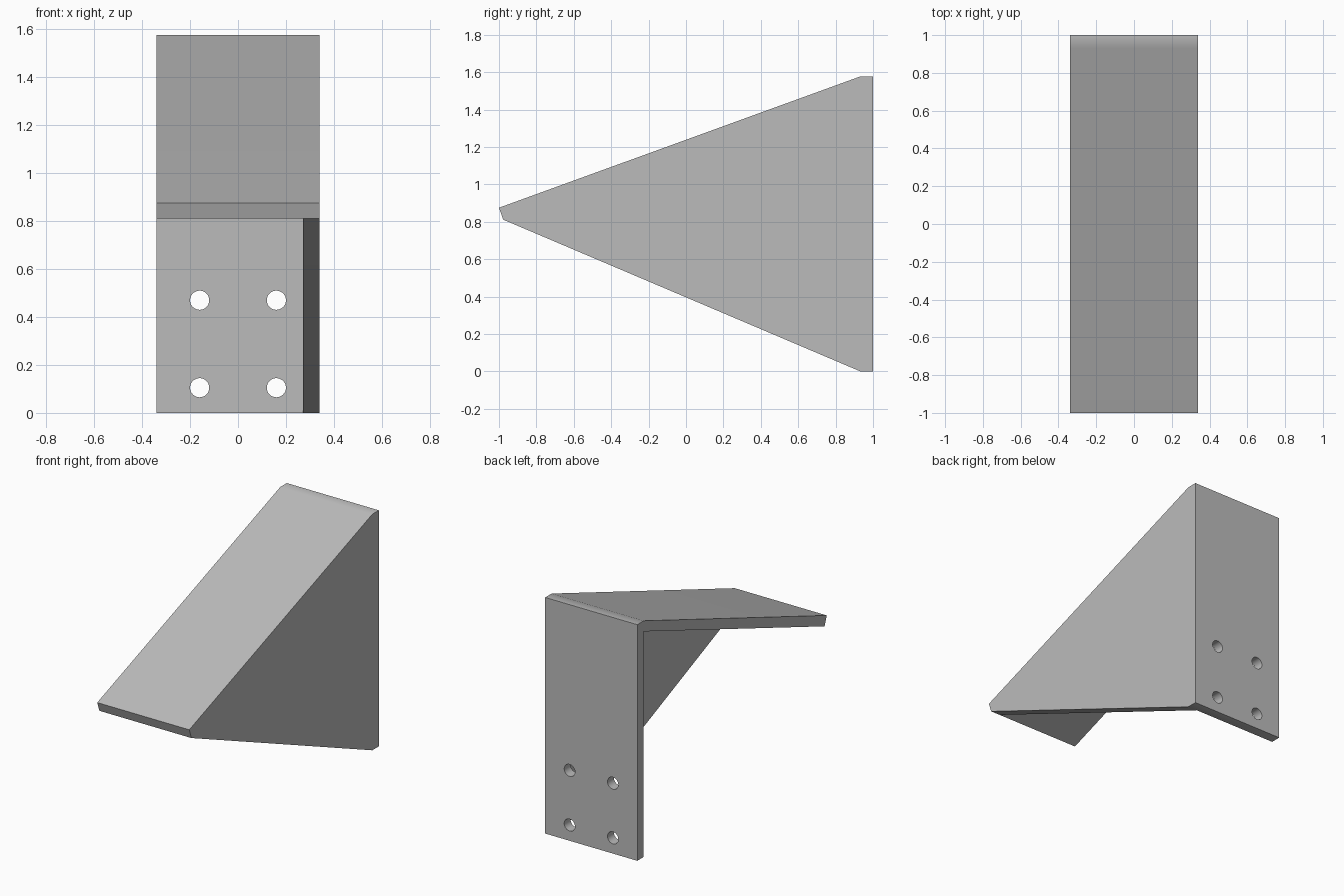
import bpy, bmesh, math
from mathutils import Matrix

old = bpy.data.objects.get("Cube")
if old:
    bpy.data.objects.remove(old, do_unlink=True)

HALF = 0.34            # half width of the bracket
THICK = 0.068          # sheet thickness
INNER = HALF - THICK   # inside face of the gusset
HOLE_R = 0.04

# Single grey metal
metal = bpy.data.materials.new("grey_metal")
metal.use_nodes = True
grey = (0.5, 0.5, 0.5, 1)
metal.diffuse_color = grey
metal.node_tree.nodes["Principled BSDF"].inputs["Base Color"].default_value = grey


def add_object(name, bm):
    bmesh.ops.recalc_face_normals(bm, faces=bm.faces)
    mesh = bpy.data.meshes.new(name)
    bm.to_mesh(mesh)
    bm.free()
    mesh.materials.append(metal)
    obj = bpy.data.objects.new(name, mesh)
    bpy.context.collection.objects.link(obj)
    return obj


# Side profile (y, z): back plate, bend, sloping plate and its tip
profile = {
    "back_low": (1, 0), "back_top": (1, 1.577), "bend": (1 - THICK, 1.577),
    "tip_top": (-1, 0.875), "tip_low": (-0.977, 0.811),
    "corner": (1 - THICK, 1.506), "front_low": (1 - THICK, 0),
}
outline = ["back_low", "back_top", "bend", "tip_top", "tip_low"]

bm = bmesh.new()


def row(x, names):
    return {n: bm.verts.new((x, *profile[n])) for n in names}


left = row(HALF, outline + ["front_low"])
right = row(-HALF, list(profile))
mid = row(INNER, ["tip_low", "corner", "front_low"])

# Outer surfaces across the full width
for a, b in zip(outline[:3], outline[1:4]):
    bm.faces.new((left[a], left[b], right[b], right[a]))
for a, b in (("tip_top", "tip_low"), ("back_low", "front_low")):
    bm.faces.new((left[a], left[b], mid[b], right[b], right[a]))

# Inner surfaces of the two plates, stopping at the gusset
for a, b in (("tip_low", "corner"), ("corner", "front_low")):
    bm.faces.new((mid[a], mid[b], right[b], right[a]))

# Gusset edge, gusset inside, closed left side and open right side
bm.faces.new((left["tip_low"], left["front_low"], mid["front_low"], mid["tip_low"]))
bm.faces.new(mid.values())
bm.faces.new(left.values())
bm.faces.new(right.values())
bracket = add_object("bracket", bm)

# Four mounting holes drilled through the back plate
bm = bmesh.new()
for x in (-0.16, 0.16):
    for z in (0.105, 0.47):
        bmesh.ops.create_cone(
            bm, cap_ends=True, segments=32, radius1=HOLE_R, radius2=HOLE_R, depth=0.3,
            matrix=Matrix.Translation((x, 1, z)) @ Matrix.Rotation(math.pi / 2, 4, "X"))
drills = add_object("hole_cutters", bm)
drills.hide_render = True

cut = bracket.modifiers.new("mounting_holes", "BOOLEAN")
cut.operation = "DIFFERENCE"
cut.solver = "EXACT"
cut.object = drills

bpy.ops.object.select_all(action="DESELECT")
bpy.context.view_layer.objects.active = bracket
bracket.select_set(True)
bpy.ops.object.modifier_apply(modifier=cut.name)
bpy.data.objects.remove(drills, do_unlink=True)

# Soft bend and hole walls, crisp sheet edges
bpy.ops.object.shade_smooth_by_angle(angle=math.radians(30))
weighted = bracket.modifiers.new("flat_plate_normals", "WEIGHTED_NORMAL")
weighted.keep_sharp = True
